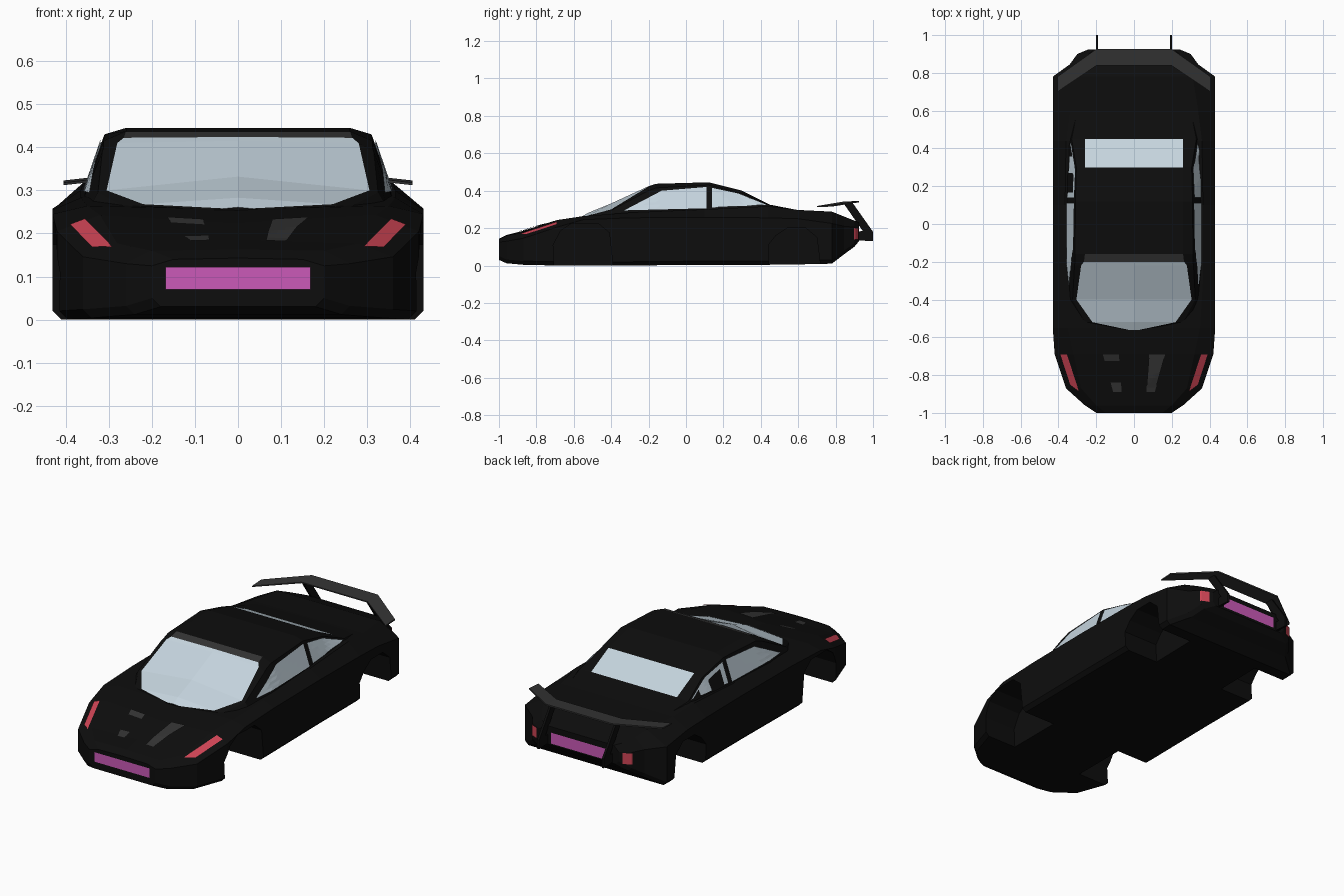
import bpy, bmesh
from mathutils import Vector
from mathutils.bvhtree import BVHTree

cube = bpy.data.objects.get("Cube")
if cube:
    bpy.data.objects.remove(cube, do_unlink=True)


def material(name, r, g, b):
    m = bpy.data.materials.new(name)
    m.use_nodes = True
    m.diffuse_color = (r, g, b, 1)
    m.node_tree.nodes["Principled BSDF"].inputs["Base Color"].default_value = (r, g, b, 1)
    return m


BLACK = material("black paint", .004, .004, .004)
GREY = material("dark grey trim", .033, .033, .033)
GLASS = material("pale blue glass", .56, .66, .73)
RED = material("red lamp", .62, .058, .09)
PINK = material("magenta plate", .6, .1, .48)


def finish(name, bm, *mats):
    bmesh.ops.recalc_face_normals(bm, faces=bm.faces[:])
    me = bpy.data.meshes.new(name)
    bm.to_mesh(me)
    bm.free()
    for m in mats:
        me.materials.append(m)
    ob = bpy.data.objects.new(name, me)
    bpy.context.scene.collection.objects.link(ob)
    return ob


def loft(rings, paint=None):
    """Skin closed rings of points; paint(section, side) picks a material slot."""
    bm = bmesh.new()
    rows = [[bm.verts.new(p) for p in ring] for ring in rings]
    n = len(rows[0])
    for i, (a, b) in enumerate(zip(rows, rows[1:])):
        for j in range(n):
            k = (j + 1) % n
            f = bm.faces.new((a[j], a[k], b[k], b[j]))
            if paint:
                f.material_index = paint(i, j)
    bm.faces.new(rows[0])
    bm.faces.new(rows[-1])
    return bm


def prism(name, profile, x0, x1, mat):
    """Extrude a y-z outline along x."""
    return finish(name, loft([[(x, y, z) for y, z in profile] for x in (x0, x1)]), mat)


# Lower body: y, half width, floor, shoulder height, ridge x, ridge z, centre z
BODY = [
    (-1.0, .20, .03, .125, .15, .14, .143),
    (-.96, .26, .012, .13, .2, .16, .163),
    (-.87, .36, .004, .146, .28, .177, .186),
    (-.69, .42, 0, .205, .32, .243, .224),
    (-.55, .43, 0, .245, .35, .264, .256),
    (-.3, .43, 0, .255, .365, .283, .275),
    (.1, .43, .004, .258, .365, .3, .295),
    (.44, .43, .004, .255, .36, .317, .315),
    (.6, .43, .006, .25, .34, .297, .297),
    (.78, .43, .01, .225, .31, .288, .288),
    (.845, .34, .06, .21, .28, .262, .262),
    (.9, .30, .1, .205, .24, .24, .24),
    (.925, .24, .13, .2, .21, .23, .23),
]


def body_ring(y, w, floor, shoulder, rx, rz, cz):
    half = [(w - .02, floor), (w, floor + .02), (w, shoulder), (rx, rz)]
    return ([(x, y, z) for x, z in half] + [(0, y, cz)]
            + [(-x, y, z) for x, z in reversed(half)])


body = finish("lower_body", loft([body_ring(*s) for s in BODY]), BLACK)

# Wheel wells
for label, y0, y1, top in (("front", -.71, -.38, .225), ("rear", .44, .73, .2)):
    outline = [(y0 + .01, -.1), (y0, .11), (y0 + .04, top - .04), (y0 + .1, top),
               (y1 - .09, top), (y1 - .03, top - .05), (y1, -.1)]
    for s in (1, -1):
        cutter = prism(label + "_well_cutter", outline, s * .22, s * .5, BLACK)
        cutter.hide_render = True
        mod = body.modifiers.new("well", 'BOOLEAN')
        mod.operation = 'DIFFERENCE'
        mod.solver = 'EXACT'
        mod.object = cutter
        bpy.context.view_layer.objects.active = body
        bpy.ops.object.modifier_apply(modifier=mod.name)
        bpy.data.objects.remove(cutter, do_unlink=True)

# Cabin: y, then base, side top and roof edge as x, z, then centre z
CABIN = [
    (-.56, .2, .235, .1, .25, .03, .258, .261),
    (-.52, .3, .24, .26, .262, .22, .268, .283),
    (-.4, .345, .26, .325, .295, .305, .3, .332),
    (-.22, .365, .265, .315, .39, .28, .41, .415),
    (-.2, .365, .265, .312, .4, .265, .422, .424),
    (-.16, .365, .265, .312, .415, .26, .437, .437),
    (.12, .365, .27, .31, .43, .26, .445, .445),
    (.3, .36, .28, .305, .385, .26, .4, .4),
    (.45, .36, .29, .33, .322, .26, .325, .325),
    (.6, .32, .27, .3, .294, .26, .295, .296),
]


def cabin_ring(y, ax, az, bx, bz, cx, cz, dz):
    half = [(ax, az), (bx, bz), (cx, cz)]
    return ([(x, y, z) for x, z in half] + [(0, y, dz)]
            + [(-x, y, z) for x, z in reversed(half)])


def cabin_paint(section, side):
    if side not in (2, 3):
        return 0
    if section == 4:
        return 2
    return 1 if section < 4 or section == 7 else 0


cabin = finish("cabin", loft([cabin_ring(*s) for s in CABIN], cabin_paint),
               BLACK, GLASS, GREY)


def tree(ob):
    me = ob.data
    return BVHTree.FromPolygons([v.co for v in me.vertices], [p.vertices[:] for p in me.polygons])


BODY_TREE, CABIN_TREE = tree(body), tree(cabin)


def plate(name, bvh, corners, axis, sign, mat, n=8):
    """Thin four-cornered panel dropped along an axis onto a surface."""
    bm = bmesh.new()
    a, b, c, d = [Vector(p) for p in corners]
    away = Vector((0, 0, 0))
    away[axis] = sign
    grid = []
    for i in range(n + 1):
        row = []
        for j in range(n + 1):
            u, v = i / n, j / n
            p = a.lerp(b, u).lerp(d.lerp(c, u), v)
            rest = list(p)
            rest.insert(axis, sign * 2)
            hit = bvh.ray_cast(Vector(rest), -away)[0]
            row.append(bm.verts.new(hit + away * .005) if hit else None)
        grid.append(row)
    for i in range(n):
        for j in range(n):
            q = (grid[i][j], grid[i + 1][j], grid[i + 1][j + 1], grid[i][j + 1])
            if all(q):
                bm.faces.new(q)
    ob = finish(name, bm, mat)
    # Face outwards
    if sum(p.normal[axis] for p in ob.data.polygons) * sign < 0:
        ob.data.flip_normals()
    return ob


def flip(points):
    return [(-x, k) for x, k in points]


# Paired panels
VENT = [(.065, -.89), (.11, -.89), (.165, -.69), (.08, -.69)]
LAMP = [(.292, -.885), (.338, -.85), (.39, -.69), (.355, -.69)]
TAIL = [(.26, .14), (.305, .14), (.305, .2), (.26, .2)]
DOOR = [(-.33, .295), (.11, .306), (.11, .42), (-.13, .4)]
QUARTER = [(.14, .31), (.43, .325), (.28, .385), (.14, .415)]
for side, s in (("left", 1), ("right", -1)):
    pick = (lambda p: p) if s > 0 else flip
    plate(side + "_bonnet_vent", BODY_TREE, pick(VENT), 2, 1, GREY)
    plate(side + "_headlamp", BODY_TREE, pick(LAMP), 2, 1, RED)
    plate(side + "_tail_lamp", BODY_TREE, pick(TAIL), 1, 1, RED)
    plate(side + "_door_window", CABIN_TREE, DOOR, 0, s, GLASS)
    plate(side + "_quarter_window", CABIN_TREE, QUARTER, 0, s, GLASS)

# Number plates
plate("front_plate", BODY_TREE, [(-.168, .07), (.168, .07), (.168, .122), (-.168, .122)], 1, -1, PINK)
plate("rear_plate", BODY_TREE, [(-.168, .14), (.168, .14), (.168, .2), (-.168, .2)], 1, 1, PINK)

# Rear wing with swept tips
wing = []
for x, y, z, chord in ((-.405, .7, .312, .08), (-.2, .838, .335, .088),
                       (.2, .838, .335, .088), (.405, .7, .312, .08)):
    wing.append([(x, y, z), (x, y + chord, z + .003), (x, y + chord, z + .011), (x, y, z + .006)])
finish("rear_wing", loft(wing), GREY)

# Wing struts
STRUT = [(.84, .336), (.89, .336), (1.0, .18), (1.0, .13), (.91, .135), (.91, .18), (.945, .185)]
for side, s in (("left", 1), ("right", -1)):
    prism(side + "_wing_strut", STRUT, s * .19, s * .202, BLACK)
